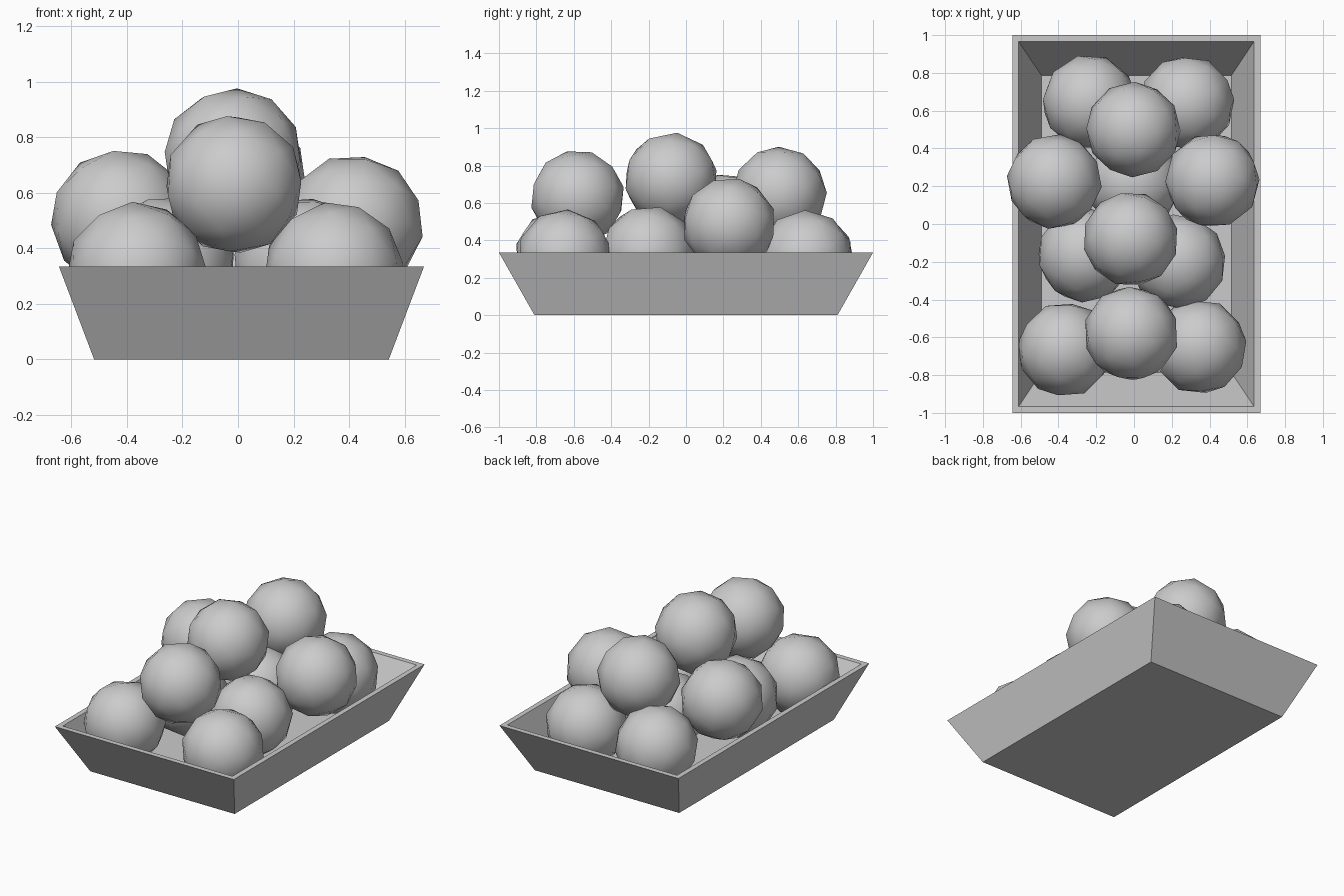
import bpy, bmesh, random
from mathutils import Euler

if "Cube" in bpy.data.objects:
    bpy.data.objects.remove(bpy.data.objects["Cube"])

random.seed(4)
CX = 0.0125  # tray centre in x

# Tray: one flared shell made of four rectangular loops
loops = [  # half width, half depth, z
    (0.53, 0.81, 0.0),       # outer bottom
    (0.657, 1.0, 0.335),     # outer rim
    (0.623, 0.966, 0.335),   # inner rim
    (0.503, 0.787, 0.025),   # inner floor
]
bm = bmesh.new()
rings = [[bm.verts.new((CX + sx * w, sy * d, z))
          for sx, sy in ((-1, -1), (1, -1), (1, 1), (-1, 1))] for w, d, z in loops]
for a, b in zip(rings, rings[1:]):
    for i in range(4):
        j = (i + 1) % 4
        bm.faces.new((a[i], a[j], b[j], b[i]))
bm.faces.new(rings[0][::-1])
bm.faces.new(rings[-1])
bmesh.ops.recalc_face_normals(bm, faces=bm.faces)
mesh = bpy.data.meshes.new("tray")
bm.to_mesh(mesh)
bm.free()
bpy.context.collection.objects.link(bpy.data.objects.new("tray", mesh))


# Low-poly balls with smooth shading, each turned differently
def ball(name, loc):
    turn = Euler([random.uniform(0, 6.28) for _ in range(3)])
    bpy.ops.mesh.primitive_ico_sphere_add(subdivisions=2, radius=0.253,
                                          location=loc, rotation=turn)
    bpy.context.object.name = name
    bpy.ops.object.shade_smooth()


# Bottom layer, side balls resting higher, then the top row
layers = {
    "lower_ball": [(-0.365, -0.665, 0.315), (0.345, -0.65, 0.315),
                   (-0.26, -0.165, 0.335), (0.235, -0.2, 0.335),
                   (0.0, 0.22, 0.315),
                   (-0.235, 0.645, 0.31), (0.28, 0.64, 0.31)],
    "side_ball": [(-0.422, 0.225, 0.505), (0.415, 0.23, 0.485)],
    "top_ball": [(-0.015, -0.58, 0.63), (-0.018, -0.08, 0.725), (-0.003, 0.5, 0.65)],
}
for layer, spots in layers.items():
    for n, spot in enumerate(spots, 1):
        ball(f"{layer}_{n}", spot)
